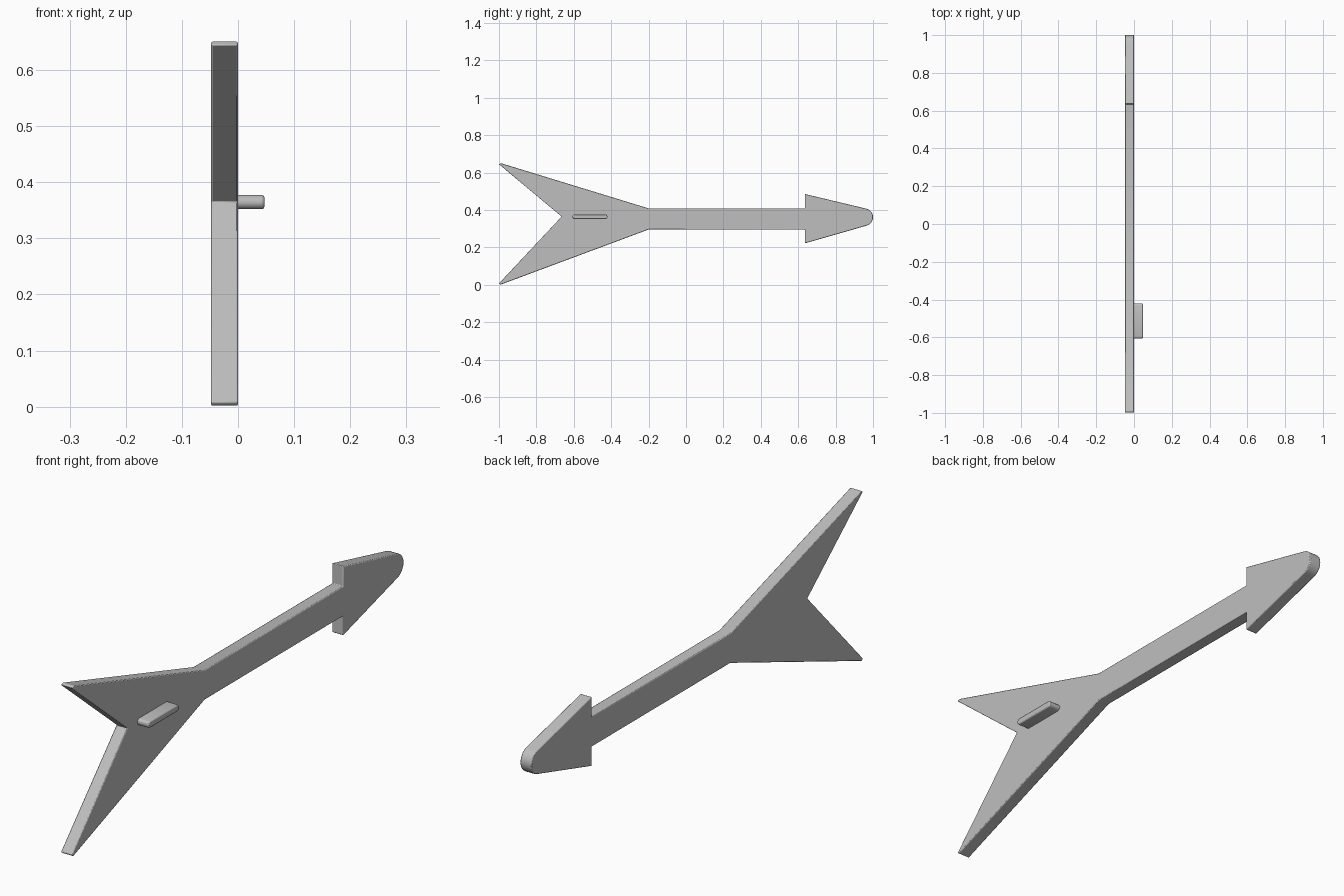
import bpy, bmesh, math

if "Cube" in bpy.data.objects:
    bpy.data.objects.remove(bpy.data.objects["Cube"])

grey = bpy.data.materials.new("light_grey")
grey.diffuse_color = (0.52, 0.52, 0.52, 1)
grey.use_nodes = True
grey.node_tree.nodes["Principled BSDF"].inputs["Base Color"].default_value = grey.diffuse_color


def slab(name, outline, x0, x1, bevel):
    """Extrude a closed (y, z) outline along x and soften its rims."""
    bm = bmesh.new()
    face = bm.faces.new([bm.verts.new((x0, y, z)) for y, z in outline])
    ext = bmesh.ops.extrude_face_region(bm, geom=[face])
    for v in ext["geom"]:
        if isinstance(v, bmesh.types.BMVert):
            v.co.x = x1
    bmesh.ops.recalc_face_normals(bm, faces=bm.faces[:])
    mesh = bpy.data.meshes.new(name)
    bm.to_mesh(mesh)
    bm.free()
    mesh.materials.append(grey)
    obj = bpy.data.objects.new(name, mesh)
    bpy.context.collection.objects.link(obj)
    mod = obj.modifiers.new("soft_rim", "BEVEL")
    mod.width = bevel
    mod.segments = 2
    mod.limit_method = 'ANGLE'
    mod.angle_limit = math.radians(40)
    bpy.ops.object.select_all(action='DESELECT')
    obj.select_set(True)
    bpy.context.view_layer.objects.active = obj
    bpy.ops.object.shade_smooth_by_angle(angle=math.radians(30))
    return obj


# Rounded nose of the arrow head
nose = []
for i in range(11):
    a = math.radians(-75 + 15 * i)
    nose.append((0.953 + 0.047 * math.cos(a), 0.362 + 0.047 * math.sin(a)))

# Forked tail, straight neck and arrow head in one outline
tail_low = [(-0.665, 0.365), (-1.0, 0.008), (-0.992, 0.001), (-0.2, 0.296)]
head_low = [(0.635, 0.296), (0.635, 0.222)]
head_high = [(0.635, 0.486), (0.635, 0.409)]
tail_high = [(-0.2, 0.409), (-0.99, 0.651), (-1.0, 0.645)]
slab("arrow_body", tail_low + head_low + nose + head_high + tail_high,
     -0.048, 0.0, 0.003)

# Small raised bar on the tail
r, bar = 0.0125, []
for cy, start in ((-0.4325, -90), (-0.5945, 90)):
    for i in range(7):
        a = math.radians(start + 30 * i)
        bar.append((cy + r * math.cos(a), 0.3645 + r * math.sin(a)))
slab("raised_bar", bar, -0.01, 0.047, 0.004)
